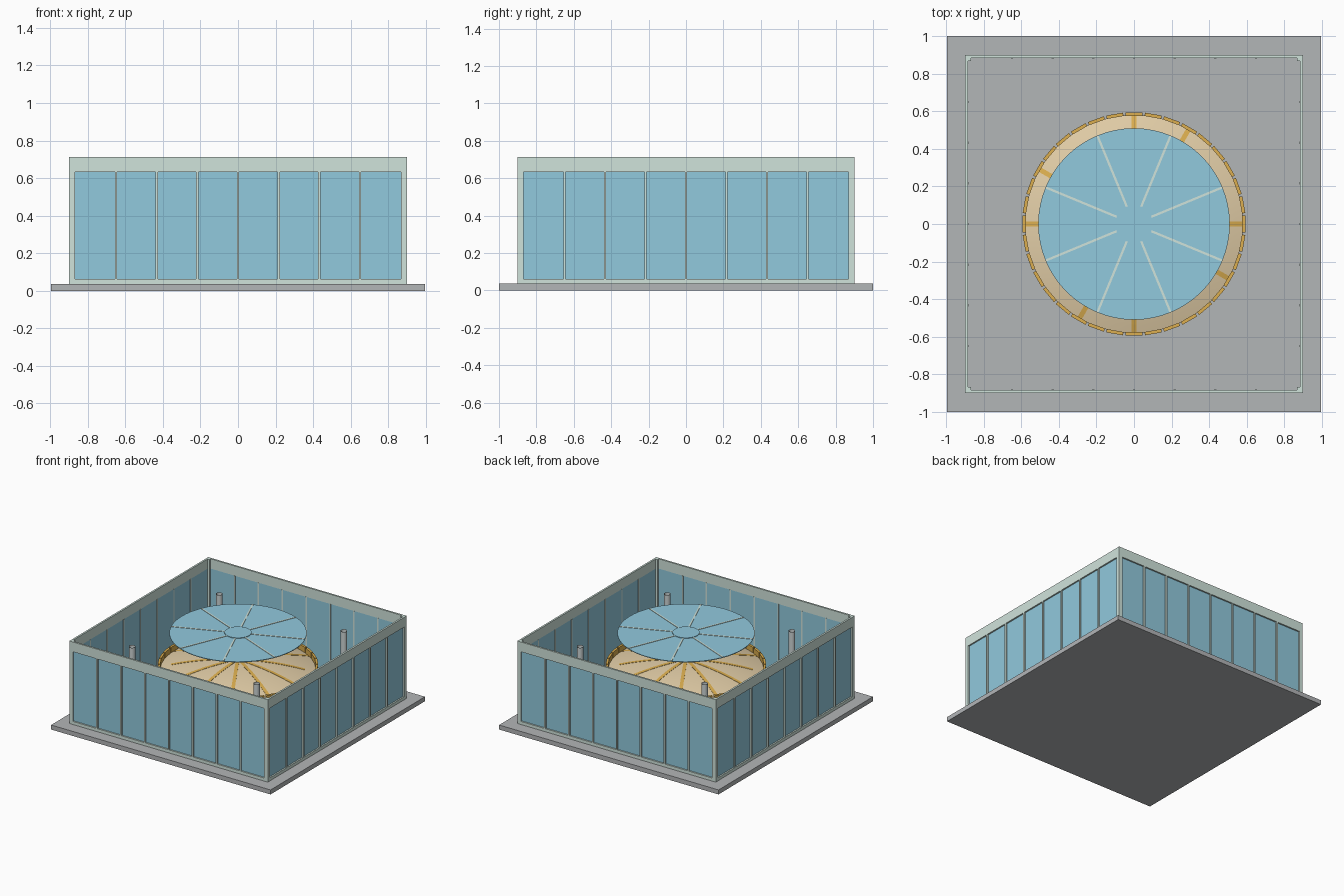
import bpy, bmesh
from math import sin, cos, pi, radians, sqrt
from mathutils import Matrix, Vector

cube = bpy.data.objects.get("Cube")
if cube:
    bpy.data.objects.remove(cube, do_unlink=True)


def material(name, rgb):
    m = bpy.data.materials.new(name)
    m.use_nodes = True
    color = (*rgb, 1)
    m.diffuse_color = color
    m.node_tree.nodes["Principled BSDF"].inputs["Base Color"].default_value = color
    return m


STONE = material("grey stone", (0.45, 0.465, 0.475))
STEEL = material("light steel", (0.6, 0.65, 0.65))
FRAME = material("pale green frame", (0.63, 0.77, 0.71))
GLASS = material("blue glass", (0.285, 0.585, 0.725))
TAN = material("tan dome", (0.77, 0.62, 0.39))
GOLD = material("gold", (0.72, 0.43, 0.08))


def finish(name, bm, mat, smooth=False):
    bmesh.ops.recalc_face_normals(bm, faces=bm.faces)
    me = bpy.data.meshes.new(name)
    bm.to_mesh(me)
    bm.free()
    me.materials.append(mat)
    ob = bpy.data.objects.new(name, me)
    bpy.context.collection.objects.link(ob)
    if smooth:
        bpy.ops.object.select_all(action="DESELECT")
        ob.select_set(True)
        bpy.context.view_layer.objects.active = ob
        bpy.ops.object.shade_smooth_by_angle(angle=radians(35))
    return ob


def box(bm, lo, hi, turn=0.0):
    """Axis box between two corners, then turned about z."""
    lo, hi = Vector(lo), Vector(hi)
    mat = (Matrix.Rotation(turn, 4, "Z") @ Matrix.Translation((lo + hi) / 2)
           @ Matrix.Diagonal((*(hi - lo), 1)))
    bmesh.ops.create_cube(bm, size=1, matrix=mat)


def cylinder(bm, r, z0, z1, at=(0, 0), segments=64, caps=True):
    bmesh.ops.create_cone(bm, cap_ends=caps, segments=segments, radius1=r, radius2=r,
                          depth=z1 - z0, matrix=Matrix.Translation((*at, (z0 + z1) / 2)))


# Base slab
FLOOR, TOP = 0.037, 0.713
bm = bmesh.new()
box(bm, (-0.995, -1, 0), (0.995, 1, FLOOR))
finish("base_slab", bm, STONE)

# Outer walls: frame with eight recessed glazed bays on each of four sides
OUT, CORNER, BAY = 0.9, 0.868, 0.2165
SILL, HEAD = 0.062, 0.633
frame, panes = bmesh.new(), bmesh.new()
for side in range(4):
    turn = side * pi / 2
    box(frame, (-OUT, -OUT, FLOOR), (-CORNER, -CORNER, TOP), turn)
    box(frame, (-CORNER, -OUT, HEAD), (CORNER, -0.885, TOP), turn)
    box(frame, (-CORNER, -OUT, FLOOR), (CORNER, -0.885, SILL), turn)
    for i in range(-3, 4):
        box(frame, (i * BAY - 0.006, -OUT, SILL), (i * BAY + 0.006, -0.882, HEAD), turn)
    box(panes, (-CORNER, -0.888, SILL), (CORNER, -0.885, HEAD), turn)
finish("wall_frame", frame, FRAME)
finish("wall_panes", panes, GLASS)

# Four free-standing open tubes in the courtyard
bm = bmesh.new()
for sx in (-1, 1):
    for sy in (-1, 1):
        cylinder(bm, 0.025, FLOOR, 0.63, (sx * 0.565, sy * 0.565), 16, caps=False)
finish("courtyard_posts", bm, STEEL, True)

# Domed hall: drum and very shallow dome as one lathed profile
R, EAVE, RISE = 0.58, 0.375, 0.085
SPHERE = (R * R + RISE * RISE) / (2 * RISE)


def dome_z(r):
    return EAVE + RISE - SPHERE + sqrt(SPHERE ** 2 - r ** 2)


bm = bmesh.new()
radii = [R * i / 14 for i in range(15)]
verts = [bm.verts.new((r, 0, dome_z(r))) for r in radii]
verts.append(bm.verts.new((R, 0, FLOOR)))
edges = [bm.edges.new(pair) for pair in zip(verts, verts[1:])]
bmesh.ops.spin(bm, geom=verts + edges, cent=(0, 0, 0), axis=(0, 0, 1),
               angle=2 * pi, steps=72, use_duplicate=False)
bmesh.ops.remove_doubles(bm, verts=bm.verts, dist=0.0005)
finish("dome_hall", bm, TAN, True)

# Gold ribs running down the dome; every third one stops short of the eave
bm = bmesh.new()
for k in range(12):
    a = k * pi / 6
    end = 0.5 if k % 3 == 1 else 0.578
    out, across = Vector((cos(a), sin(a), 0)), Vector((-sin(a), cos(a), 0)) * 0.013
    rows = []
    for i in range(13):
        r = 0.06 + (end - 0.06) * i / 12
        p = out * r
        rows.append([bm.verts.new(p + s * across + Vector((0, 0, dome_z(r) + h)))
                     for s, h in ((-1, -0.006), (-1, 0.002), (1, 0.002), (1, -0.006))])
    for p, q in zip(rows, rows[1:]):
        for j in range(4):
            n = (j + 1) % 4
            bm.faces.new((p[j], p[n], q[n], q[j]))
    bm.faces.new(rows[0])
    bm.faces.new(rows[-1])
finish("dome_ribs", bm, GOLD)

# Gold screen of upright plates around the drum, rising above the eave
bm = bmesh.new()
COUNT = 36
for k in range(COUNT):
    box(bm, (0.576, -0.045, FLOOR), (0.594, 0.045, 0.42), 2 * pi * k / COUNT)
finish("drum_screen", bm, GOLD)

# Floating glass canopy with central hub and eight radial bars
bm = bmesh.new()
cylinder(bm, 0.51, 0.672, 0.677)
cylinder(bm, 0.1, 0.674, 0.682, segments=32)
finish("canopy_glass", bm, GLASS, True)

bm = bmesh.new()
for k in range(8):
    box(bm, (0.1, -0.006, 0.673), (0.508, 0.006, 0.68), (k + 0.5) * pi / 4)
finish("canopy_bars", bm, FRAME)
